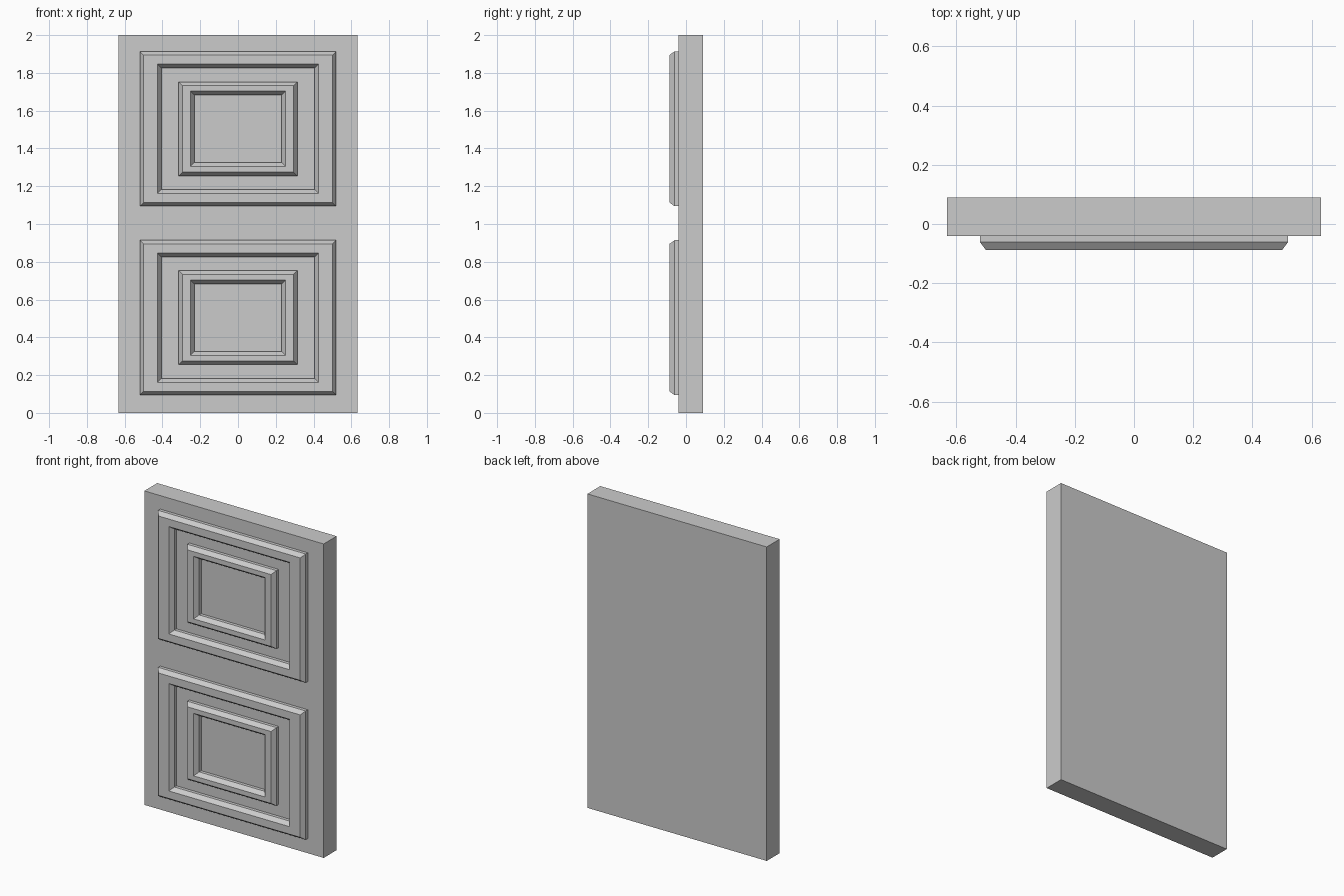
import bpy, bmesh

if "Cube" in bpy.data.objects:
    bpy.data.objects.remove(bpy.data.objects["Cube"])

FRONT, SHOULDER, FACE, BACK = -0.088, -0.061, -0.04, 0.09
SEAT = FACE + 0.004   # mouldings are let slightly into the slab


def finish(bm, name):
    bmesh.ops.recalc_face_normals(bm, faces=bm.faces)
    mesh = bpy.data.meshes.new(name)
    bm.to_mesh(mesh)
    bm.free()
    obj = bpy.data.objects.new(name, mesh)
    bpy.context.collection.objects.link(obj)
    return obj


def moulding(name, cz, outer, inner, bevel=0.02):
    """Rectangular frame with bevelled outer and inner front edges."""
    (ox, oz), (ix, iz) = outer, inner
    # cross-section loops: half width, half height, depth
    loops = [(ox, oz, SEAT), (ox, oz, SHOULDER), (ox - bevel, oz - bevel, FRONT),
             (ix + bevel, iz + bevel, FRONT), (ix, iz, SHOULDER), (ix, iz, SEAT)]
    bm = bmesh.new()
    rings = [[bm.verts.new((sx * hx, y, cz + sz * hz))
              for sx, sz in ((-1, -1), (1, -1), (1, 1), (-1, 1))]
             for hx, hz, y in loops]
    for a, b in zip(rings, rings[1:] + rings[:1]):
        for i in range(4):
            j = (i + 1) % 4
            bm.faces.new((a[i], a[j], b[j], b[i]))
    return finish(bm, name)


# Door slab
bm = bmesh.new()
bmesh.ops.create_cube(bm, size=1)
for v in bm.verts:
    v.co = (v.co.x * 1.264, (FACE + BACK) / 2 + v.co.y * (BACK - FACE), v.co.z * 2 + 1)
finish(bm, "door_slab")

# Two panels, each with an outer and an inner moulding
for label, cz in (("lower", 0.504), ("upper", 1.504)):
    moulding(label + "_outer_moulding", cz, (0.52, 0.41), (0.406, 0.322))
    moulding(label + "_inner_moulding", cz, (0.314, 0.249), (0.231, 0.179))
